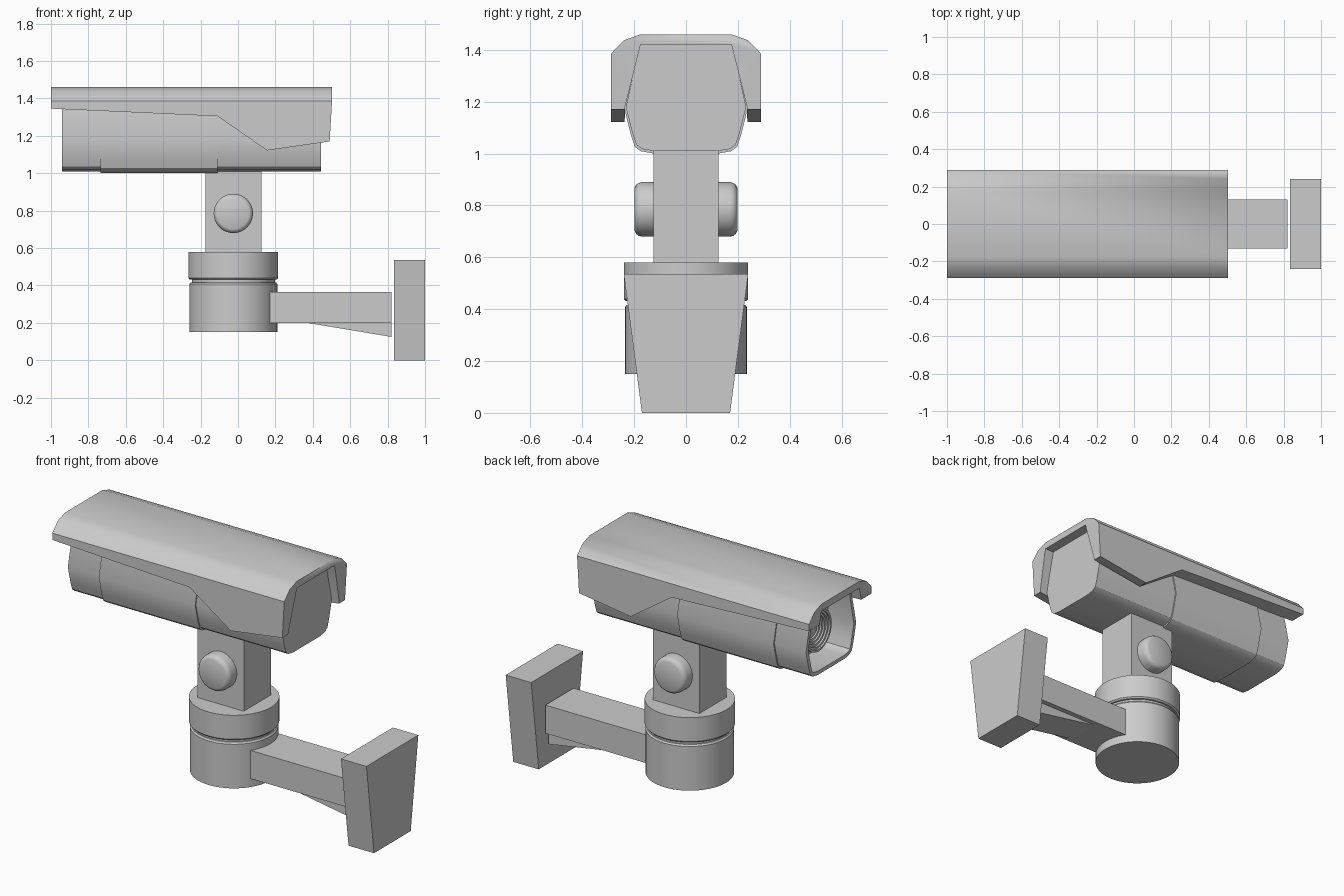
import bpy, bmesh, math
from mathutils import Vector

if "Cube" in bpy.data.objects:
    bpy.data.objects.remove(bpy.data.objects["Cube"])

grey = bpy.data.materials.new("light grey")
grey.diffuse_color = (0.6, 0.6, 0.6, 1)
grey.use_nodes = True
grey.node_tree.nodes["Principled BSDF"].inputs["Base Color"].default_value = grey.diffuse_color


def finish(name, bm, angle=30):
    bmesh.ops.recalc_face_normals(bm, faces=bm.faces[:])
    me = bpy.data.meshes.new(name)
    bm.to_mesh(me)
    bm.free()
    me.materials.append(grey)
    ob = bpy.data.objects.new(name, me)
    bpy.context.collection.objects.link(ob)
    bpy.ops.object.select_all(action='DESELECT')
    ob.select_set(True)
    bpy.context.view_layer.objects.active = ob
    bpy.ops.object.shade_smooth_by_angle(angle=math.radians(angle))
    return ob


def prism(pts, axis, lo, hi):
    """Extrude a (y, z) outline along x, or an (x, z) outline along y."""
    bm = bmesh.new()
    place = (lambda p: (lo, p[0], p[1])) if axis == 'x' else (lambda p: (p[0], lo, p[1]))
    face = bm.faces.new([bm.verts.new(place(p)) for p in pts])
    new = bmesh.ops.extrude_face_region(bm, geom=[face])['geom']
    step = Vector((hi - lo, 0, 0)) if axis == 'x' else Vector((0, hi - lo, 0))
    bmesh.ops.translate(bm, vec=step, verts=[v for v in new if isinstance(v, bmesh.types.BMVert)])
    bmesh.ops.recalc_face_normals(bm, faces=bm.faces[:])
    return bm


def revolve(name, profile, axis, centre, steps=48):
    """Spin (radius, position along axis) points around an axis."""
    ax = Vector(axis)
    side = Vector((0, 0, 1)) if ax.z == 0 else Vector((1, 0, 0))
    bm = bmesh.new()
    vs = [bm.verts.new(Vector(centre) + side * r + ax * h) for r, h in profile]
    es = [bm.edges.new(p) for p in zip(vs, vs[1:])]
    bmesh.ops.spin(bm, geom=vs + es, cent=centre, axis=ax, angle=math.tau, steps=steps)
    bmesh.ops.remove_doubles(bm, verts=bm.verts[:], dist=0.0005)
    return finish(name, bm)


def mirrored(half):
    return half + [(-y, z) for y, z in reversed(half)]


# Camera body: three segments, the middle one slightly larger
section = mirrored([(0.125, 1.01), (0.17, 1.018), (0.192, 1.035), (0.207, 1.08),
                    (0.232, 1.18), (0.178, 1.422)])
larger = [(y * 1.03, 1.21 + (z - 1.21) * 1.045) for y, z in section]
finish("rear_body", prism(section, 'x', -0.11, 0.445))
finish("middle_body", prism(larger, 'x', -0.735, -0.11))

# Front segment with a recessed window
bm = prism(section, 'x', -0.94, -0.735)
front = min(bm.faces, key=lambda f: f.calc_center_median().x)
bmesh.ops.inset_individual(bm, faces=[front], thickness=0.022)
floor = bmesh.ops.extrude_discrete_faces(bm, faces=[front])['faces'][0]
bmesh.ops.translate(bm, vec=(0.16, 0, 0), verts=floor.verts[:])
finish("front_body", bm)

# Lens: stepped rings narrowing to a domed glass
rings = [(0.12, -0.77), (0.12, -0.86), (0.108, -0.86)]
for i in range(4):
    r, x = 0.108 - i * 0.013, -0.85 + i * 0.01
    rings += [(r, x), (r - 0.013, x)]
rings += [(0.056, -0.805), (0.05, -0.815), (0.03, -0.826), (0, -0.83)]
revolve("lens", rings, (1, 0, 0), (0, 0, 1.2))

# Sun hood: channel section trimmed by its side outline
outer = [(0.29, 1.0), (0.29, 1.385), (0.24, 1.437), (0.175, 1.46)]
inner = [(-0.175, 1.42), (-0.235, 1.18), (-0.24, 1.0)]
channel = list(outer) + [(-y, z) for y, z in reversed(outer)]
channel += [(y, z) for y, z in reversed(inner)] + [(-y, z) for y, z in inner]
hood = finish("sun_hood", prism(channel, 'x', -1.0, 0.52))
trim = finish("hood_trim", prism([(-1.1, 1.35), (-0.11, 1.305), (0.155, 1.122), (0.49, 1.17),
                                  (0.503, 1.39), (0.503, 1.6), (-1.1, 1.6)], 'y', -0.5, 0.5))
mod = hood.modifiers.new("trim", 'BOOLEAN')
mod.operation, mod.solver, mod.object = 'INTERSECT', 'EXACT', trim
bpy.context.view_layer.objects.active = hood
bpy.ops.object.modifier_apply(modifier="trim")
bpy.data.objects.remove(trim)

# Post and its two tilt knobs
finish("post", prism([(-0.125, 0.57), (0.125, 0.57), (0.125, 1.03), (-0.125, 1.03)],
                     'x', -0.175, 0.125))
knob = [(0.105, 0.12), (0.105, 0.17), (0.102, 0.182), (0.095, 0.192), (0.083, 0.198), (0, 0.198)]
for label, s in (("front", -1), ("back", 1)):
    revolve(label + "_knob", knob, (0, s, 0), (-0.025, 0, 0.785))

# Swivel: cap, groove and drum
revolve("swivel_cap", [(0, 0.432), (0.232, 0.432), (0.24, 0.44), (0.24, 0.58), (0, 0.58)],
        (0, 0, 1), (-0.025, 0, 0), 64)
revolve("swivel_groove", [(0.222, 0.40), (0.222, 0.44)], (0, 0, 1), (-0.025, 0, 0), 64)
revolve("swivel_drum", [(0, 0.15), (0.235, 0.15), (0.235, 0.408), (0.228, 0.417), (0, 0.417)],
        (0, 0, 1), (-0.025, 0, 0), 64)

# Wall arm, its brace and the tapered wall plate
finish("arm", prism([(-0.13, 0.2), (0.13, 0.2), (0.13, 0.365), (-0.13, 0.365)], 'x', 0.1, 0.82))
finish("arm_brace", prism([(0.37, 0.2), (0.82, 0.125), (0.82, 0.2)], 'y', -0.1, 0.1))
finish("wall_plate", prism([(-0.17, 0), (0.17, 0), (0.24, 0.535), (-0.24, 0.535)],
                           'x', 0.835, 1.0))
